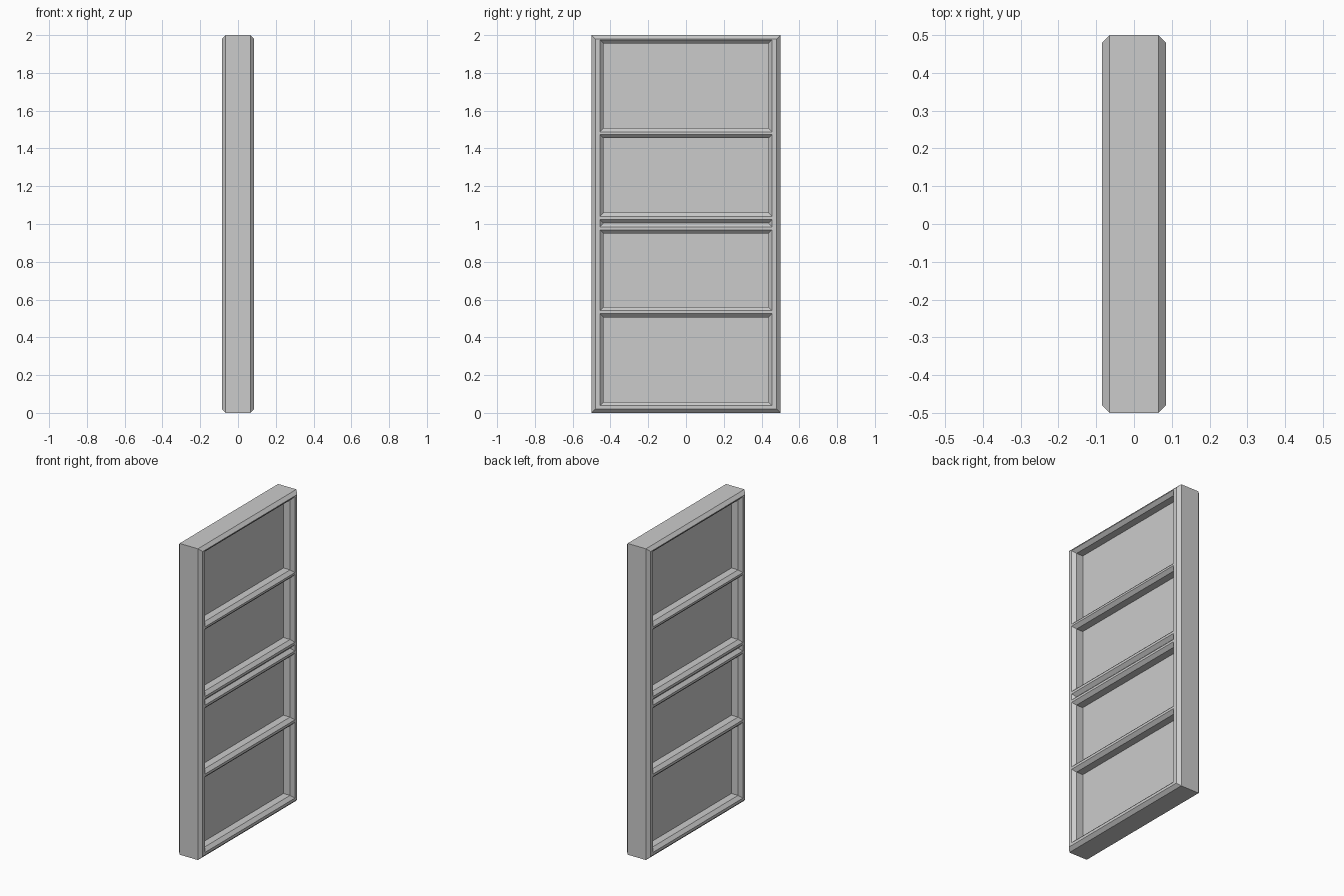
import bpy, bmesh

if "Cube" in bpy.data.objects:
    bpy.data.objects.remove(bpy.data.objects["Cube"])

HALF_X, BEVEL = 0.085, 0.02
SHOULDER = HALF_X - BEVEL


def finish(name, bm):
    bmesh.ops.recalc_face_normals(bm, faces=bm.faces)
    mesh = bpy.data.meshes.new(name)
    bm.to_mesh(mesh)
    bm.free()
    obj = bpy.data.objects.new(name, mesh)
    bpy.context.collection.objects.link(obj)
    return obj


def rect(bm, x, y, z0, z1):
    return [bm.verts.new(p) for p in
            ((x, -y, z0), (x, y, z0), (x, y, z1), (x, -y, z1))]


# Outer frame: mitred rectangle rings following a chamfered cross-section
IN_Y, IN_BOTTOM, IN_TOP = 0.436, 0.058, 1.955
outer = lambda d: (0.5 - d, d, 2 - d)
inner = lambda d: (IN_Y + d, IN_BOTTOM - d, IN_TOP + d)
profile = [
    (SHOULDER, inner(0)), (HALF_X, inner(BEVEL)),
    (HALF_X, outer(BEVEL)), (SHOULDER, outer(0)),
    (-SHOULDER, outer(0)), (-HALF_X, outer(BEVEL)),
    (-HALF_X, inner(BEVEL)), (-SHOULDER, inner(0)),
]
bm = bmesh.new()
rings = [rect(bm, x, *dims) for x, dims in profile]
for i, a in enumerate(rings):
    b = rings[(i + 1) % len(rings)]
    for k in range(4):
        n = (k + 1) % 4
        bm.faces.new((a[k], a[n], b[n], b[k]))
finish("outer_frame", bm)


# Cross rails: chamfered bars running into the side stiles
def rail(name, z0, z1):
    section = [(SHOULDER, z0), (HALF_X, z0 + BEVEL), (HALF_X, z1 - BEVEL), (SHOULDER, z1)]
    section += [(-x, z) for x, z in reversed(section)]
    bm = bmesh.new()
    ends = [[bm.verts.new((x, y, z)) for x, z in section]
            for y in (-IN_Y - BEVEL, IN_Y + BEVEL)]
    for end in ends:
        bm.faces.new(end)
    for k in range(len(section)):
        n = (k + 1) % len(section)
        bm.faces.new((ends[0][k], ends[0][n], ends[1][n], ends[1][k]))
    finish(name, bm)


rail("upper_rail", 1.454, 1.507)
rail("middle_rail_top", 1.004, 1.06)
rail("middle_rail_bottom", 0.949, 1.004)
rail("lower_rail", 0.505, 0.561)

# Recessed panel filling all four openings
bm = bmesh.new()
bmesh.ops.create_cube(bm, size=1)
for v in bm.verts:
    v.co = (v.co.x * 0.036, v.co.y * 0.88, v.co.z * 1.91 + 1.005)
finish("recessed_panel", bm)
